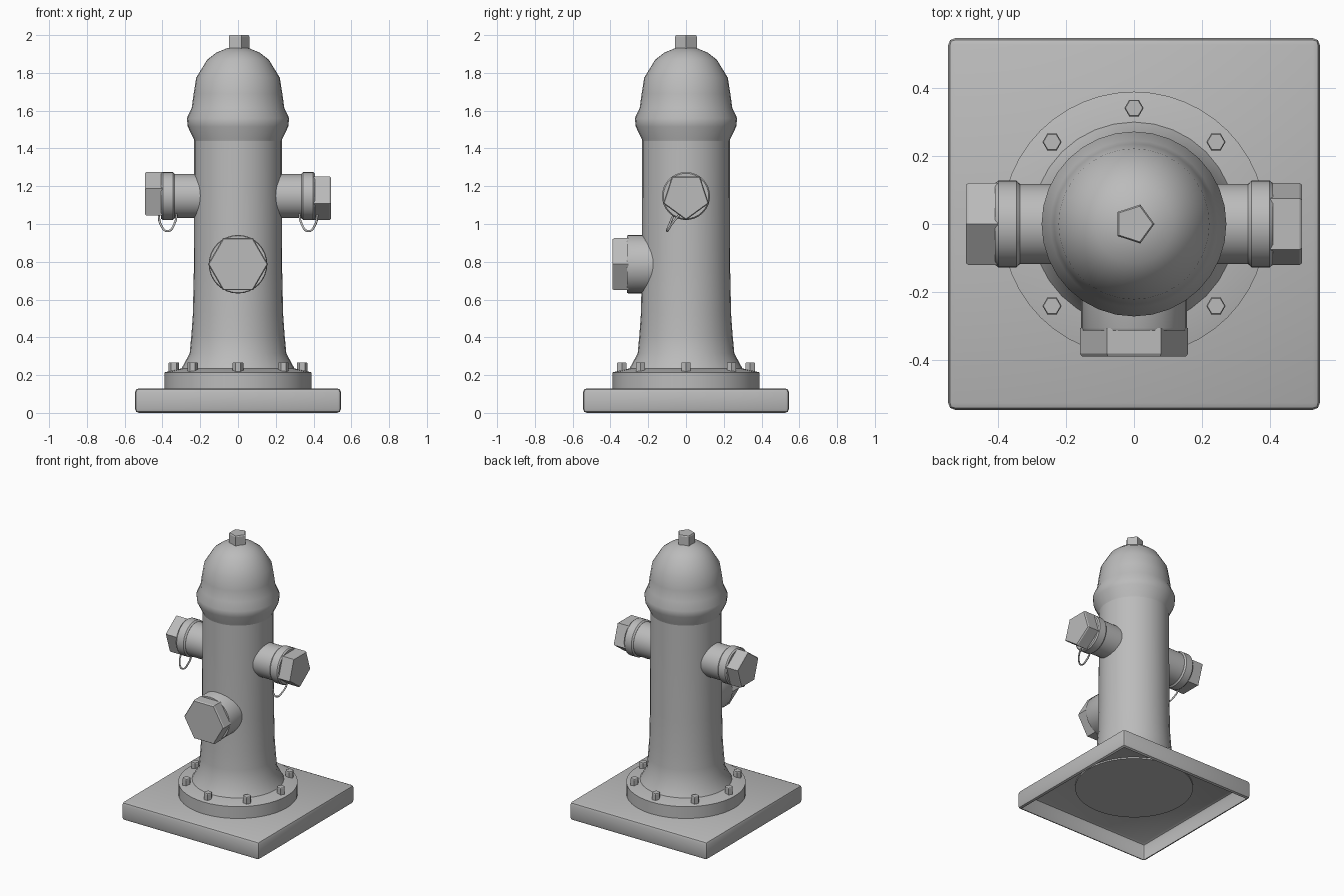
import bpy, bmesh, math
from mathutils import Matrix, Vector

if "Cube" in bpy.data.objects:
    bpy.data.objects.remove(bpy.data.objects["Cube"])

grey = bpy.data.materials.new("cast_iron_grey")
grey.diffuse_color = (0.5, 0.5, 0.5, 1)
grey.use_nodes = True
grey.node_tree.nodes["Principled BSDF"].inputs["Base Color"].default_value = grey.diffuse_color


def finish(name, bm, angle=None):
    bmesh.ops.recalc_face_normals(bm, faces=bm.faces)
    me = bpy.data.meshes.new(name)
    bm.to_mesh(me)
    bm.free()
    me.materials.append(grey)
    ob = bpy.data.objects.new(name, me)
    bpy.context.collection.objects.link(ob)
    if angle:
        bpy.ops.object.select_all(action='DESELECT')
        ob.select_set(True)
        bpy.context.view_layer.objects.active = ob
        bpy.ops.object.shade_smooth_by_angle(angle=math.radians(angle))
    return ob


def lathe(name, profile, n=32, mat=Matrix(), angle=35, phase=0.0):
    """Revolve (radius, height) points about local z, capping both ends."""
    bm = bmesh.new()
    rings = []
    for r, h in profile:
        rings.append([bm.verts.new(mat @ Vector((
            r * math.cos(phase + math.tau * i / n),
            r * math.sin(phase + math.tau * i / n), h))) for i in range(n)])
    for a, b in zip(rings, rings[1:]):
        for i in range(n):
            j = (i + 1) % n
            bm.faces.new((a[i], a[j], b[j], b[i]))
    bm.faces.new(rings[0][::-1])
    bm.faces.new(rings[-1])
    return finish(name, bm, angle)


# Square base plate: rounded edges, hollow underneath
bm = bmesh.new()
bmesh.ops.create_cube(bm, size=1, matrix=Matrix.Translation((0, 0, 0.066))
                      @ Matrix.Diagonal((1.09, 1.09, 0.126, 1)))
bmesh.ops.bevel(bm, geom=bm.edges[:], offset=0.02, segments=2, profile=0.5,
                affect='EDGES')
bm.normal_update()
under = [f for f in bm.faces if f.normal.z < -0.99 and f.calc_area() > 0.5]
bmesh.ops.delete(bm, geom=under, context='FACES')
for v in bm.verts:
    v.co.z = (v.co.z - 0.003) * 0.13 / 0.126
finish("base_plate", bm, 35)

# Round flange
lathe("base_flange", [(0.388, 0.12), (0.388, 0.215), (0.30, 0.235),
                      (0.25, 0.236)], n=48, angle=30)

# Flange bolts
for k in range(8):
    a = math.tau * k / 8
    lathe(f"flange_bolt_{k + 1}", [(0.028, 0.2), (0.028, 0.263), (0.025, 0.268)],
          n=6, angle=None,
          mat=Matrix.Translation((0.34 * math.cos(a), 0.34 * math.sin(a), 0)))

# Barrel with flared foot
lathe("barrel", [(0.30, 0.233), (0.256, 0.315), (0.247, 0.41), (0.239, 0.52),
                 (0.234, 0.75), (0.232, 1.2), (0.232, 1.44)], angle=40)

# Collar and bonnet
lathe("bonnet", [(0.228, 1.42), (0.234, 1.45), (0.266, 1.515), (0.271, 1.56),
                 (0.245, 1.615), (0.235, 1.69), (0.221, 1.775), (0.163, 1.87),
                 (0.115, 1.907), (0.06, 1.93), (0.02, 1.935)], angle=50)

# Five-sided operating nut
lathe("operating_nut", [(0.06, 1.91), (0.06, 1.993), (0.055, 2.0)],
      n=5, angle=None)

# Side outlets, caps and hanging wire loops
for side, s in (("right", 1), ("left", -1)):
    turn = Matrix.Translation((0, 0, 1.148)) @ Matrix.Rotation(
        s * math.pi / 2, 4, 'Y')
    lathe(f"{side}_outlet", [(0.117, 0.1), (0.117, 0.345)], mat=turn)
    lathe(f"{side}_cap_ring", [(0.118, 0.335), (0.127, 0.345), (0.127, 0.398),
                               (0.12, 0.407)], mat=turn)
    # local x points down on the right, up on the left
    lathe(f"{side}_cap_nut", [(0.127, 0.40), (0.127, 0.485), (0.121, 0.492)],
          n=5, mat=turn, angle=None)

    cu = bpy.data.curves.new(f"{side}_loop_path", 'CURVE')
    cu.dimensions = '3D'
    cu.bevel_depth = 0.006
    cu.bevel_resolution = 1
    cu.resolution_u = 5
    path = [(0.325, -0.06, 1.06), (0.333, -0.082, 1.01), (0.372, -0.10, 0.962),
            (0.41, -0.075, 1.0), (0.42, -0.03, 1.055)]
    sp = cu.splines.new('BEZIER')
    sp.bezier_points.add(len(path) - 1)
    for p, (x, y, z) in zip(sp.bezier_points, path):
        p.co = (s * x, y, z)
        p.handle_left_type = p.handle_right_type = 'AUTO'
    cu.materials.append(grey)
    loop = bpy.data.objects.new(f"{side}_wire_loop", cu)
    bpy.context.collection.objects.link(loop)

# Large front outlet and six-sided cap
front = Matrix.Translation((0, 0, 0.787)) @ Matrix.Rotation(math.pi / 2, 4, 'X')
lathe("front_outlet", [(0.155, 0.1), (0.155, 0.305), (0.151, 0.312)], mat=front)
lathe("front_cap_nut", [(0.159, 0.305), (0.159, 0.38), (0.153, 0.388)],
      n=6, mat=front, angle=None)
